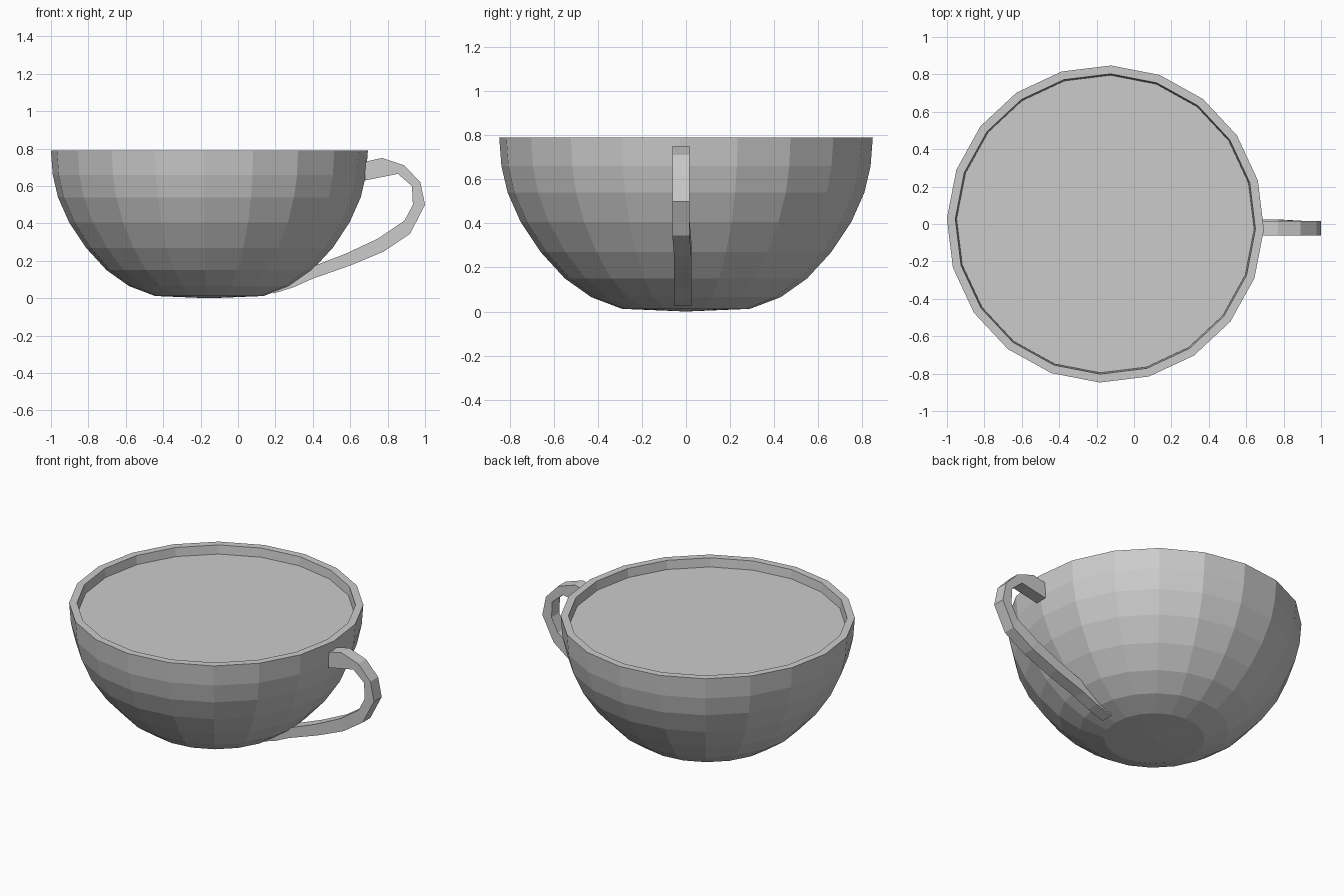
import bpy, bmesh, math

if "Cube" in bpy.data.objects:
    bpy.data.objects.remove(bpy.data.objects["Cube"])

SIDES = 20
CENTRE_X = -0.153
TURN = math.radians(-2)


def finish(name, bm):
    bmesh.ops.recalc_face_normals(bm, faces=bm.faces)
    mesh = bpy.data.meshes.new(name)
    bm.to_mesh(mesh)
    bm.free()
    obj = bpy.data.objects.new(name, mesh)
    bpy.context.collection.objects.link(obj)
    return obj


def lathe(name, profile):
    """Spin (radius, height) points around the cup axis; radius 0 makes a pole."""
    bm = bmesh.new()
    rings = []
    for r, z in profile:
        if r == 0:
            rings.append([bm.verts.new((CENTRE_X, 0, z))] * SIDES)
            continue
        angles = [TURN + 2 * math.pi * i / SIDES for i in range(SIDES)]
        rings.append([bm.verts.new((CENTRE_X + r * math.cos(a), r * math.sin(a), z))
                      for a in angles])
    for low, high in zip(rings, rings[1:]):
        for i in range(SIDES):
            j = (i + 1) % SIDES
            corners = list(dict.fromkeys((low[i], low[j], high[j], high[i])))
            bm.faces.new(corners)
    return finish(name, bm)


# Bowl: outer wall, rim and inner wall in one profile
lathe("cup_bowl", [
    (0, 0.0), (0.29, 0.012), (0.43, 0.065), (0.55, 0.15), (0.66, 0.27),
    (0.75, 0.405), (0.81, 0.54), (0.838, 0.66), (0.848, 0.79),
    (0.803, 0.79), (0.79, 0.66), (0.76, 0.54), (0.70, 0.405),
    (0.61, 0.27), (0.50, 0.17), (0.38, 0.10), (0.25, 0.06), (0, 0.05)])

# Drink surface just below the rim
lathe("drink_surface", [(0, 0.735), (0.796, 0.735)])

# Handle: flat strap, each station is (outer x, z, inner x, z)
stations = [
    (0.68, 0.73, 0.68, 0.63), (0.77, 0.75, 0.78, 0.65),
    (0.89, 0.71, 0.855, 0.665), (0.975, 0.62, 0.93, 0.60),
    (1.0, 0.50, 0.935, 0.50), (0.92, 0.345, 0.89, 0.415),
    (0.78, 0.25, 0.75, 0.32), (0.60, 0.175, 0.58, 0.24),
    (0.40, 0.105, 0.40, 0.17), (0.30, 0.06, 0.28, 0.10),
    (0.19, 0.025, 0.18, 0.05)]
bm = bmesh.new()
loops = []
for ox, oz, ix, iz in stations:
    shift = -0.006 if oz > 0.3 else 0.002
    y0, y1 = -0.056 + shift, 0.022 + shift
    loops.append([bm.verts.new(p) for p in
                  ((ox, y0, oz), (ox, y1, oz), (ix, y1, iz), (ix, y0, iz))])
for a, b in zip(loops, loops[1:]):
    for i in range(4):
        j = (i + 1) % 4
        bm.faces.new((a[i], a[j], b[j], b[i]))
bm.faces.new(loops[0])
bm.faces.new(loops[-1])
finish("cup_handle", bm)
